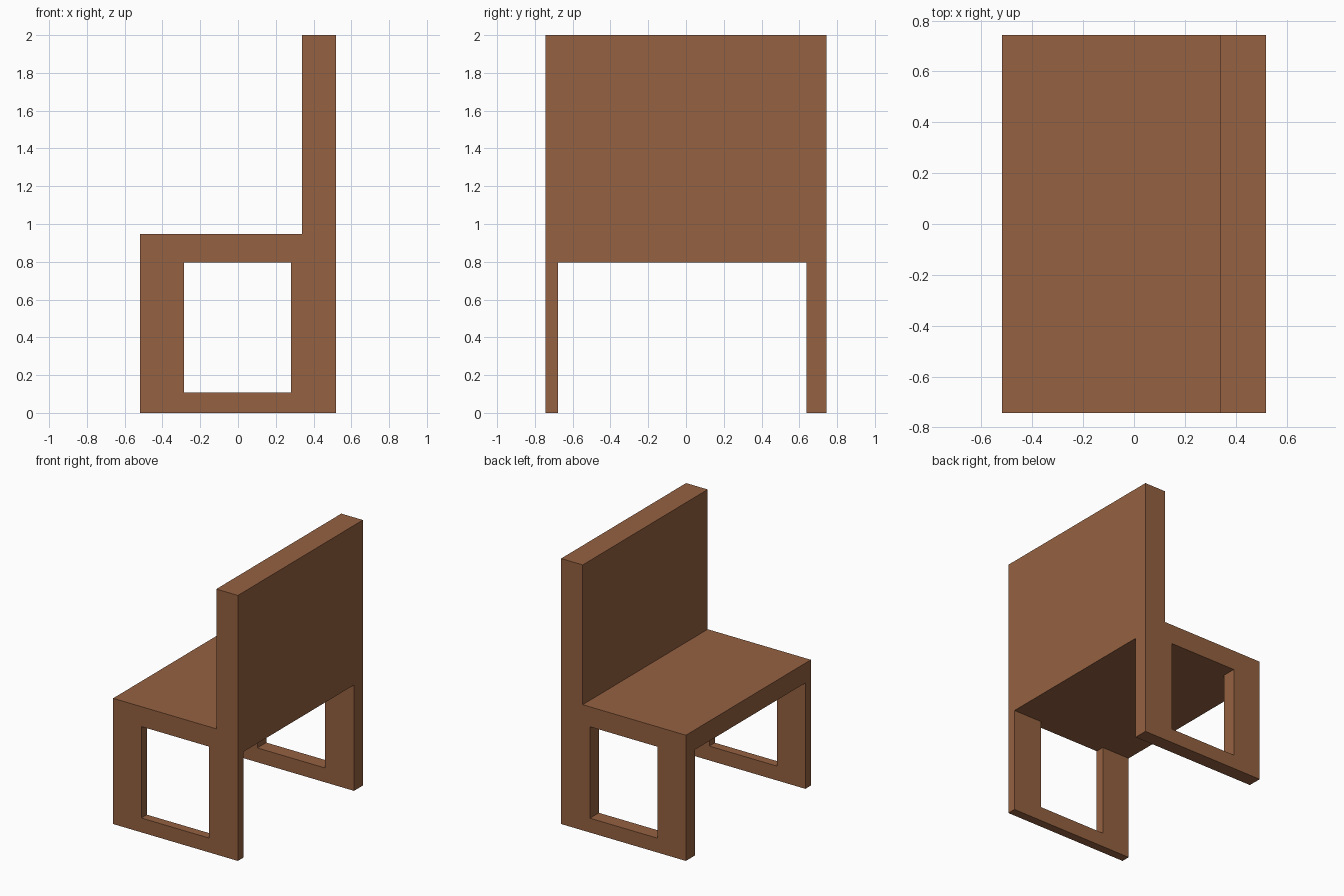
import bpy, bmesh

if "Cube" in bpy.data.objects:
    bpy.data.objects.remove(bpy.data.objects["Cube"])

WIDTH = 0.744          # half width along y
UNDERSIDE = 0.797      # underside of the seat


def prism(name, profile, y0, y1):
    """Extrude an (x, z) profile from y0 to y1."""
    bm = bmesh.new()
    face = bm.faces.new([bm.verts.new((x, y0, z)) for x, z in profile])
    ext = bmesh.ops.extrude_face_region(bm, geom=[face])
    verts = [v for v in ext["geom"] if isinstance(v, bmesh.types.BMVert)]
    bmesh.ops.translate(bm, verts=verts, vec=(0, y1 - y0, 0))
    bmesh.ops.recalc_face_normals(bm, faces=bm.faces)
    mesh = bpy.data.meshes.new(name)
    bm.to_mesh(mesh)
    bm.free()
    ob = bpy.data.objects.new(name, mesh)
    bpy.context.collection.objects.link(ob)
    return ob


def rect(x0, x1, z0, z1):
    return [(x0, z0), (x1, z0), (x1, z1), (x0, z1)]


def cut(target, cutter):
    cutter.hide_render = True
    cutter.hide_set(True)
    mod = target.modifiers.new(cutter.name, 'BOOLEAN')
    mod.operation = 'DIFFERENCE'
    mod.solver = 'EXACT'
    mod.object = cutter
    bpy.context.view_layer.objects.active = target
    bpy.ops.object.modifier_apply(modifier=mod.name)
    bpy.data.objects.remove(cutter)


# Solid chair silhouette: seat block with upright back
chair = prism("chair", [(-0.52, 0), (0.52, 0), (0.52, 2), (0.34, 2),
                        (0.34, 0.947), (-0.52, 0.947)], -WIDTH, WIDTH)

# Open space under the seat leaves two side panels of unequal thickness
cut(chair, prism("under_seat_cutter", rect(-1, 1, -0.5, UNDERSIDE), -0.678, 0.638))

# Window through both side panels, flush with the seat underside
cut(chair, prism("window_cutter", rect(-0.285, 0.28, 0.108, UNDERSIDE), -1, 1))

# Brown wood
wood = bpy.data.materials.new("brown_wood")
wood.diffuse_color = (0.30, 0.12, 0.053, 1)
wood.use_nodes = True
wood.node_tree.nodes["Principled BSDF"].inputs["Base Color"].default_value = wood.diffuse_color
chair.data.materials.clear()
chair.data.materials.append(wood)
